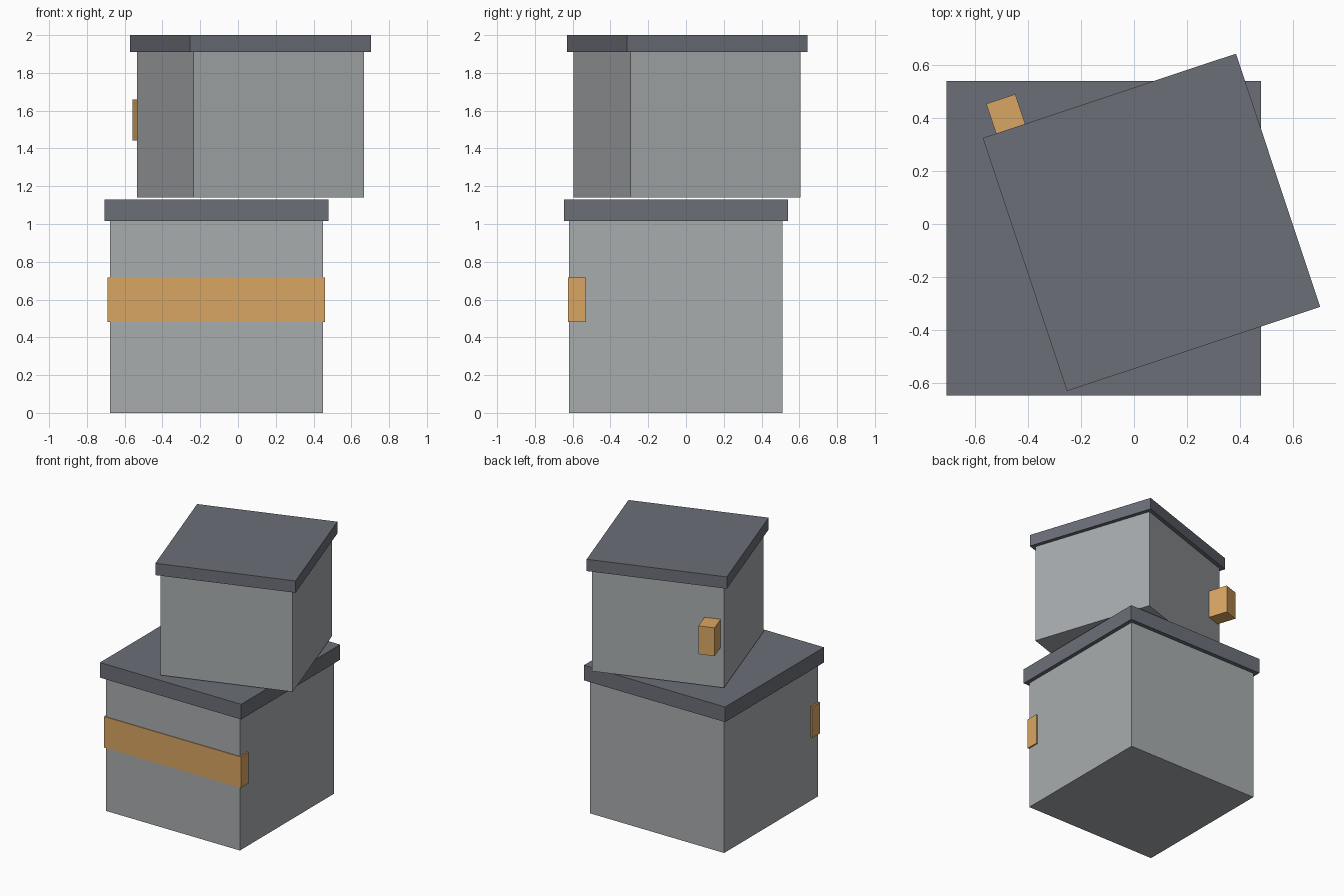
import bpy
import math
from mathutils import Matrix, Vector

if "Cube" in bpy.data.objects:
    bpy.data.objects.remove(bpy.data.objects["Cube"])


def material(name, color):
    m = bpy.data.materials.new(name)
    m.diffuse_color = (*color, 1.0)
    m.use_nodes = True
    m.node_tree.nodes["Principled BSDF"].inputs["Base Color"].default_value = m.diffuse_color
    return m


GREY = material("light_grey", (0.392, 0.413, 0.423))
SLATE = material("dark_slate", (0.150, 0.159, 0.188))
TAN = material("tan_orange", (0.694, 0.381, 0.122))


def box(name, mat, x, y, z, frame=Matrix()):
    """Box spanning the given ranges, placed in a local frame."""
    center = Vector(((x[0] + x[1]) / 2, (y[0] + y[1]) / 2, (z[0] + z[1]) / 2))
    size = Vector((x[1] - x[0], y[1] - y[0], z[1] - z[0]))
    bpy.ops.mesh.primitive_cube_add(size=1)
    ob = bpy.context.object
    ob.name = name
    ob.data.transform(frame @ Matrix.Translation(center) @ Matrix.Diagonal((*size, 1)))
    ob.data.materials.append(mat)
    return ob


# Lower crate with lid and front band
box("lower_crate", GREY, (-0.678, 0.45), (-0.62, 0.51), (0, 1.015))
box("lower_lid", SLATE, (-0.708, 0.48), (-0.647, 0.541), (1.015, 1.13))
box("front_band", TAN, (-0.69, 0.461), (-0.625, -0.53), (0.48, 0.716))

# Upper crate, turned on the stack, with lid and latch at the back
turn = Matrix.Translation((0.066, 0.006, 0)) @ Matrix.Rotation(math.radians(18.4), 4, "Z")
b, l = 0.475, 0.504
box("upper_crate", GREY, (-b, b), (-b, b), (1.14, 1.91), turn)
box("upper_lid", SLATE, (-l, l), (-l, l), (1.91, 2.0), turn)
box("back_latch", TAN, (-0.451, -0.335), (b - 0.01, 0.622), (1.443, 1.658), turn)
